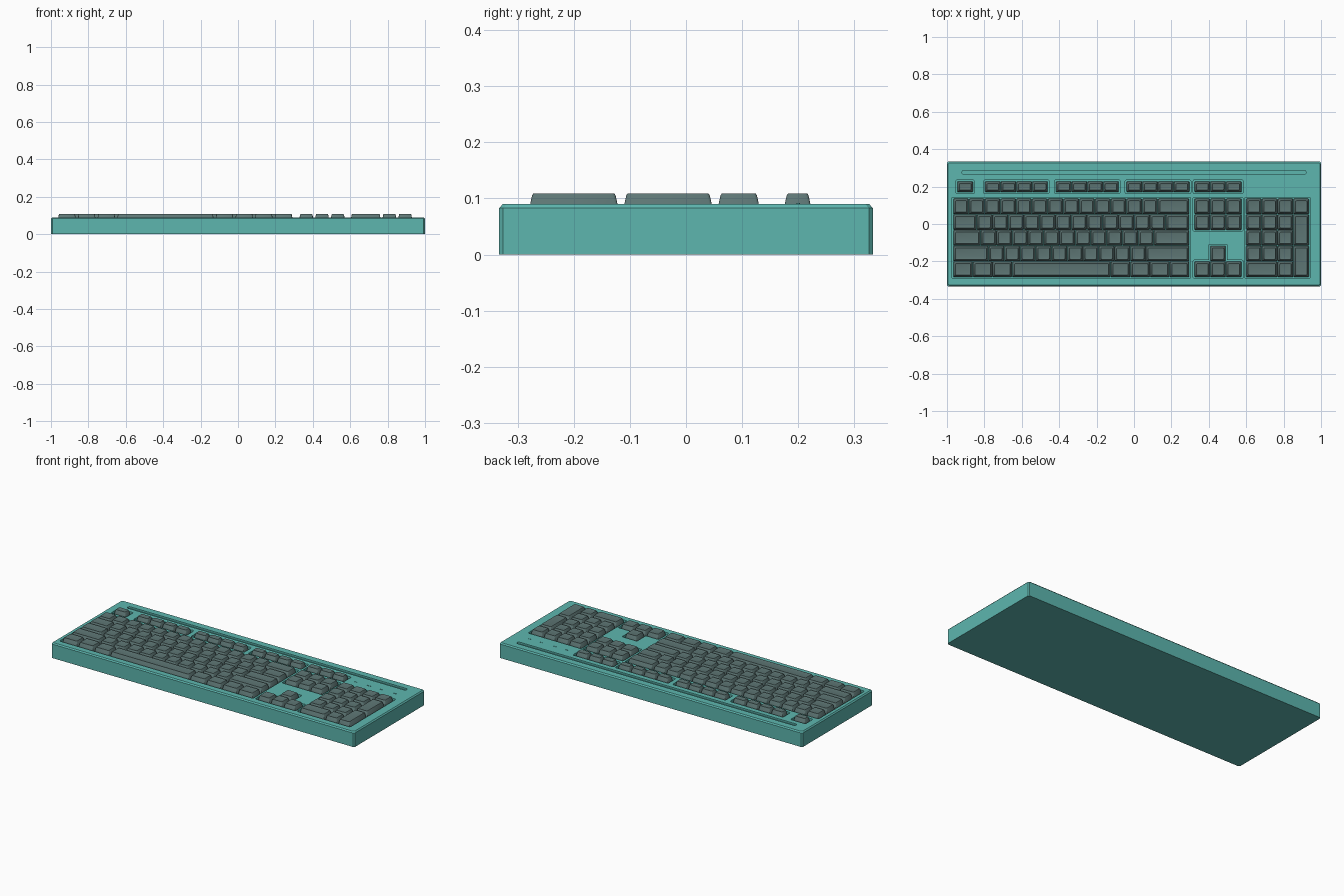
import bpy, bmesh, math

if "Cube" in bpy.data.objects:
    bpy.data.objects.remove(bpy.data.objects["Cube"])

UX, UY = 0.0842, 0.084          # key pitch
BOTTOM = -0.284                 # lower edge of the key field
TOP = 0.09                      # top surface of the case


def material(name, colour):
    m = bpy.data.materials.new(name)
    m.diffuse_color = (*colour, 1)
    m.use_nodes = True
    m.node_tree.nodes["Principled BSDF"].inputs["Base Color"].default_value = m.diffuse_color
    return m


teal = material("teal_plastic", (0.11, 0.47, 0.43))
dark = material("dark_plastic", (0.11, 0.18, 0.175))


def make_object(name, bm, mat):
    bmesh.ops.recalc_face_normals(bm, faces=bm.faces)
    me = bpy.data.meshes.new(name)
    bm.to_mesh(me)
    bm.free()
    ob = bpy.data.objects.new(name, me)
    bpy.context.collection.objects.link(ob)
    me.materials.append(mat)
    return ob


def ring(bm, x0, x1, y0, y1, z, r, n=3):
    """Rounded rectangle of vertices."""
    vs = []
    for i, (cx, cy) in enumerate([(x1 - r, y1 - r), (x0 + r, y1 - r),
                                  (x0 + r, y0 + r), (x1 - r, y0 + r)]):
        for k in range(n):
            a = math.pi / 2 * (i + k / (n - 1))
            vs.append(bm.verts.new((cx + r * math.cos(a), cy + r * math.sin(a), z)))
    return vs


def loft(bm, rings):
    n = len(rings[0])
    for a, b in zip(rings, rings[1:]):
        for i in range(n):
            j = (i + 1) % n
            bm.faces.new((a[i], a[j], b[j], b[i]))
    bm.faces.new(rings[0][::-1])
    bm.faces.new(rings[-1])


def add_key(bm, x, y, w, h, dish=0.002):
    # tapered cap: skirt, rounded rim, shallow dished top
    steps = [(0.001, 0.066, 0.004), (0.0095, 0.1055, 0.005),
             (0.0115, 0.1085, 0.005), (0.0195, 0.1085 - dish, 0.005)]
    loft(bm, [ring(bm, x + i, x + w - i, y + i, y + h - i, z, r) for i, z, r in steps])


def row_y(r):
    return BOTTOM + r * UY


wells = []


def cluster(name, keys, boxes):
    """keys: (x, y, w, h) cells; boxes: recesses in the case around them."""
    bm = bmesh.new()
    for k in keys:
        add_key(bm, *k)
    ob = make_object(name, bm, dark)
    bpy.ops.object.select_all(action='DESELECT')
    ob.select_set(True)
    bpy.context.view_layer.objects.active = ob
    bpy.ops.object.shade_smooth_by_angle(angle=math.radians(35))
    wells.extend(boxes)


# main typing block, rows from the space bar upwards
rows = [[1.25] * 3 + [6.25] + [1.25] * 4,
        [2.25] + [1] * 10 + [2.75],
        [1.75] + [1] * 11 + [2.25],
        [1.5] + [1] * 12 + [1.5],
        [1] * 13 + [2]]
keys = []
for r, widths in enumerate(rows):
    x = -0.967
    for w in widths:
        keys.append((x, row_y(r), w * UX, UY))
        x += w * UX
cluster("main_keys", keys, [(-0.967, BOTTOM, 15 * UX, 5 * UY)])

# function row groups, with shallower keys
FY, FH = 0.170, 0.058
for name, x, n in [("escape_key", -0.945, 1), ("function_keys_a", -0.797, 4),
                   ("function_keys_b", -0.418, 4), ("function_keys_c", -0.040, 4),
                   ("system_keys", 0.323, 3)]:
    cluster(name, [(x + i * UX, FY, UX, FH) for i in range(n)], [(x, FY, n * UX, FH)])

# navigation block and arrow keys
NX = 0.323
cluster("navigation_keys", [(NX + i * UX, row_y(r), UX, UY) for i in range(3) for r in (3, 4)],
        [(NX, row_y(3), 3 * UX, 2 * UY)])
cluster("arrow_keys", [(NX + i * UX, row_y(0), UX, UY) for i in range(3)] + [(NX + UX, row_y(1), UX, UY)],
        [(NX, row_y(0), 3 * UX, UY), (NX + UX, row_y(1), UX, UY)])

# number pad
PX = 0.599
keys = [(PX + i * UX, row_y(r), UX, UY) for r in (1, 2, 3, 4) for i in range(3)]
keys += [(PX + 3 * UX, row_y(4), UX, UY), (PX + 3 * UX, row_y(2), UX, 2 * UY),
         (PX + 3 * UX, row_y(0), UX, 2 * UY), (PX, row_y(0), 2 * UX, UY),
         (PX + 2 * UX, row_y(0), UX, UY)]
cluster("number_pad_keys", keys, [(PX, BOTTOM, 4 * UX, 5 * UY)])

# case with chamfered upright corners and top edge
bm = bmesh.new()
C = 0.007
loft(bm, [ring(bm, -1 + i, 1 - i, -0.333 + i, 0.333 - i, z, C, 2)
          for i, z in ((0, 0), (0, TOP - C), (C * 0.9, TOP))])
case = make_object("case", bm, teal)


def carve(x0, x1, y0, y1, floor, r, n=3):
    b = bmesh.new()
    loft(b, [ring(b, x0, x1, y0, y1, z, r, n) for z in (floor, TOP + 0.05)])
    cutter = make_object("cutter", b, teal)
    cutter.hide_render = True
    mod = case.modifiers.new("cut", 'BOOLEAN')
    mod.operation, mod.object, mod.solver = 'DIFFERENCE', cutter, 'EXACT'
    bpy.context.view_layer.objects.active = case
    bpy.ops.object.modifier_apply(modifier=mod.name)
    bpy.data.objects.remove(cutter)


# key wells and the long pencil groove at the back
M = 0.007
for i, (x, y, w, h) in enumerate(wells):
    carve(x - M, x + w + M, y - M, y + h + M, 0.064, 0.006)
carve(-0.92, 0.92, 0.265, 0.287, 0.08, 0.0105, 5)

# small indicator strips above the number pad
bm = bmesh.new()
for i in range(4):
    x = PX + (i + 0.5) * UX
    loft(bm, [ring(bm, x - 0.012, x + 0.012, 0.197, 0.203, z, 0.002) for z in (0.088, 0.0915)])
make_object("indicator_lights", bm, teal)
